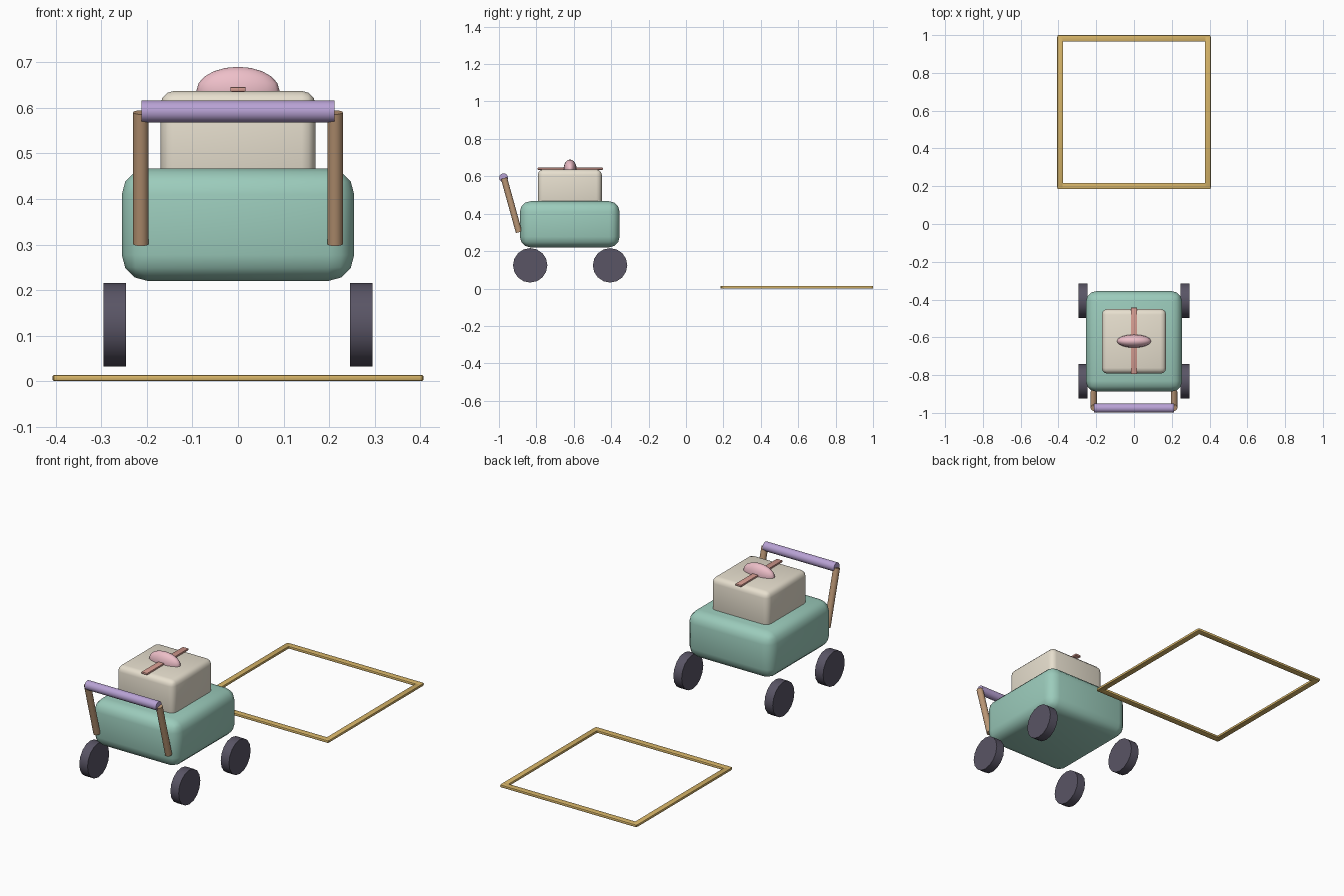
import bpy, math
from mathutils import Vector

if "Cube" in bpy.data.objects:
    bpy.data.objects.remove(bpy.data.objects["Cube"])


def material(name, rgb):
    m = bpy.data.materials.new(name)
    m.diffuse_color = (*rgb, 1)
    m.use_nodes = True
    m.node_tree.nodes["Principled BSDF"].inputs["Base Color"].default_value = m.diffuse_color
    return m


TEAL = material("teal", (0.33, 0.60, 0.50))
CREAM = material("cream", (0.80, 0.74, 0.62))
PINK = material("pink", (0.85, 0.52, 0.58))
ROSE = material("rose", (0.66, 0.33, 0.28))
LILAC = material("lilac", (0.48, 0.36, 0.66))
WOOD = material("wood", (0.50, 0.31, 0.18))
RUBBER = material("rubber", (0.10, 0.09, 0.13))
GOLD = material("gold", (0.68, 0.46, 0.14))


def finish(name, mat):
    ob = bpy.context.object
    ob.name = name
    ob.data.materials.append(mat)
    bpy.ops.object.shade_smooth_by_angle(angle=math.radians(40))
    return ob


def box(name, lo, hi, mat, bevel=0, segments=3):
    lo, hi = Vector(lo), Vector(hi)
    bpy.ops.mesh.primitive_cube_add(size=1, location=(lo + hi) / 2)
    ob = bpy.context.object
    ob.scale = hi - lo
    bpy.ops.object.transform_apply(location=False, rotation=False, scale=True)
    if bevel:
        mod = ob.modifiers.new("bevel", 'BEVEL')
        mod.width, mod.segments = bevel, segments
        bpy.ops.object.modifier_apply(modifier=mod.name)
    return finish(name, mat)


def rod(name, a, b, radius, mat, sides=16):
    a, b = Vector(a), Vector(b)
    bpy.ops.mesh.primitive_cylinder_add(vertices=sides, radius=radius, depth=(b - a).length,
                                        location=(a + b) / 2)
    bpy.context.object.rotation_euler = (b - a).to_track_quat('Z', 'Y').to_euler()
    return finish(name, mat)


# cart body and parcel
box("cart_body", (-0.255, -0.888, 0.22), (0.255, -0.355, 0.467), TEAL, 0.057)
box("parcel", (-0.17, -0.792, 0.43), (0.17, -0.45, 0.637), CREAM, 0.03)

# ribbon and bow
box("ribbon", (-0.017, -0.795, 0.635), (0.017, -0.443, 0.646), ROSE, 0.003, 2)
bpy.ops.mesh.primitive_uv_sphere_add(segments=16, ring_count=10, radius=1, location=(0, -0.62, 0.638))
bpy.context.object.scale = (0.091, 0.035, 0.052)
finish("bow", PINK)

# wheels and handle posts, mirrored left and right
for side, s in (("left", -1), ("right", 1)):
    for end, y in (("front", -0.833), ("back", -0.406)):
        rod(f"{end}_{side}_wheel", (s * 0.246, y, 0.124), (s * 0.295, y, 0.124), 0.092, RUBBER)
    rod(f"{side}_handle_post", (s * 0.213, -0.893, 0.301), (s * 0.213, -0.973, 0.59), 0.017, WOOD)

# push handle
rod("handle_bar", (-0.212, -0.975, 0.592), (0.212, -0.975, 0.592), 0.024, LILAC)

# square frame on the floor
for side, s in (("left", -1), ("right", 1)):
    x = s * 0.391
    box(f"frame_{side}", (x - 0.016, 0.19, 0), (x + 0.016, 0.993, 0.014), GOLD, 0.004, 2)
for end, y in (("front", 0.201), ("back", 0.983)):
    box(f"frame_{end}", (-0.405, y - 0.017, 0.0), (0.405, y + 0.017, 0.014), GOLD, 0.004, 2)
